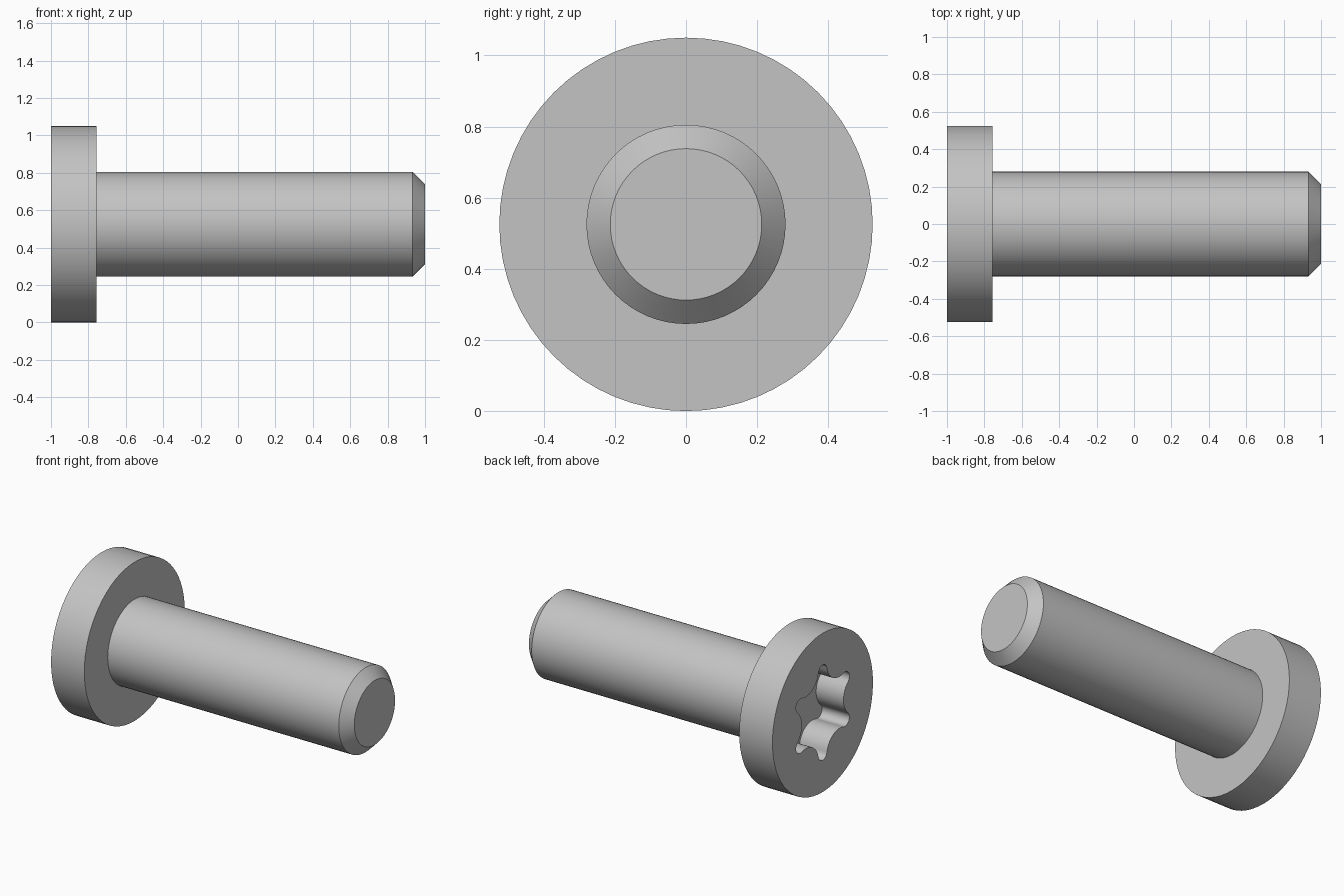
import bpy, bmesh
from math import pi, sin, cos, atan2, radians, hypot

cube = bpy.data.objects.get("Cube")
if cube:
    bpy.data.objects.remove(cube, do_unlink=True)

AXIS_Z = 0.525
HEAD_R, SHANK_R, TIP_R = 0.525, 0.28, 0.213
HEAD_X, SEAT_X, CHAMFER_X, TIP_X = -1.0, -0.757, 0.933, 1.0
SOCKET_DEPTH = 0.2

steel = bpy.data.materials.new("plain steel grey")
steel.use_nodes = True
colour = (0.55, 0.55, 0.55, 1)
steel.diffuse_color = colour
steel.node_tree.nodes["Principled BSDF"].inputs["Base Color"].default_value = colour


def circle(radius, sides=64):
    return [(radius * cos(2 * pi * i / sides), radius * sin(2 * pi * i / sides))
            for i in range(sides)]


def loft(name, sections):
    """Skin matching (x, outline) sections along the screw axis, capping both ends."""
    bm = bmesh.new()
    rings = [[bm.verts.new((x, y, AXIS_Z + z)) for y, z in outline]
             for x, outline in sections]
    for a, b in zip(rings, rings[1:]):
        for i in range(len(a)):
            j = (i + 1) % len(a)
            bm.faces.new((a[i], a[j], b[j], b[i]))
    bm.faces.new(rings[0])
    bm.faces.new(rings[-1])
    bmesh.ops.recalc_face_normals(bm, faces=bm.faces)
    mesh = bpy.data.meshes.new(name)
    bm.to_mesh(mesh)
    bm.free()
    mesh.materials.append(steel)
    obj = bpy.data.objects.new(name, mesh)
    bpy.context.collection.objects.link(obj)
    return obj


def lobed_star(outer, inner, tip, steps=6):
    """Six rounded points joined by tangent concave arcs."""
    c = outer - tip
    k = cos(pi / 6)
    # Valley radius that makes both arcs tangent
    valley = (inner**2 + c**2 - 2 * c * inner * k - tip**2) / (2 * (tip - inner + c * k))
    d = inner + valley
    vy, vz = d * cos(pi / 6), d * sin(pi / 6)
    join = atan2(vz, vy - c)
    half = [(c + tip * cos(join * i / steps), tip * sin(join * i / steps))
            for i in range(steps + 1)]
    start, end = join + pi, pi + pi / 6
    for i in range(1, steps + 1):
        a = start + (end - start) * i / steps
        half.append((vy + valley * cos(a), vz + valley * sin(a)))
    # Mirror the half lobe, then repeat it around the axis
    lobe = [(y, -z) for y, z in reversed(half[1:-1])] + half
    points = []
    for n in range(6):
        turn = pi / 2 + n * pi / 3
        for y, z in lobe:
            a, r = atan2(z, y) + turn, hypot(y, z)
            points.append((r * cos(a), r * sin(a)))
    return points


# Flat cylindrical head and chamfered shank
head = loft("head", [(HEAD_X, circle(HEAD_R)), (SEAT_X, circle(HEAD_R))])
shank = loft("shank", [(SEAT_X, circle(SHANK_R)), (CHAMFER_X, circle(SHANK_R)),
                       (TIP_X, circle(TIP_R))])

# Six-lobed drive socket cut into the head
star = lobed_star(0.315, 0.217, 0.045)
cutter = loft("socket_cutter", [(HEAD_X - 0.1, star), (HEAD_X + SOCKET_DEPTH, star)])
cutter.hide_render = True
cut = head.modifiers.new("socket", 'BOOLEAN')
cut.operation = 'DIFFERENCE'
cut.solver = 'EXACT'
cut.object = cutter
bpy.context.view_layer.objects.active = head
bpy.ops.object.modifier_apply(modifier=cut.name)
bpy.data.objects.remove(cutter, do_unlink=True)

# Smooth the round walls, keep the rims crisp
bpy.ops.object.select_all(action='DESELECT')
for obj in (head, shank):
    obj.select_set(True)
bpy.context.view_layer.objects.active = head
bpy.ops.object.shade_smooth_by_angle(angle=radians(30))
